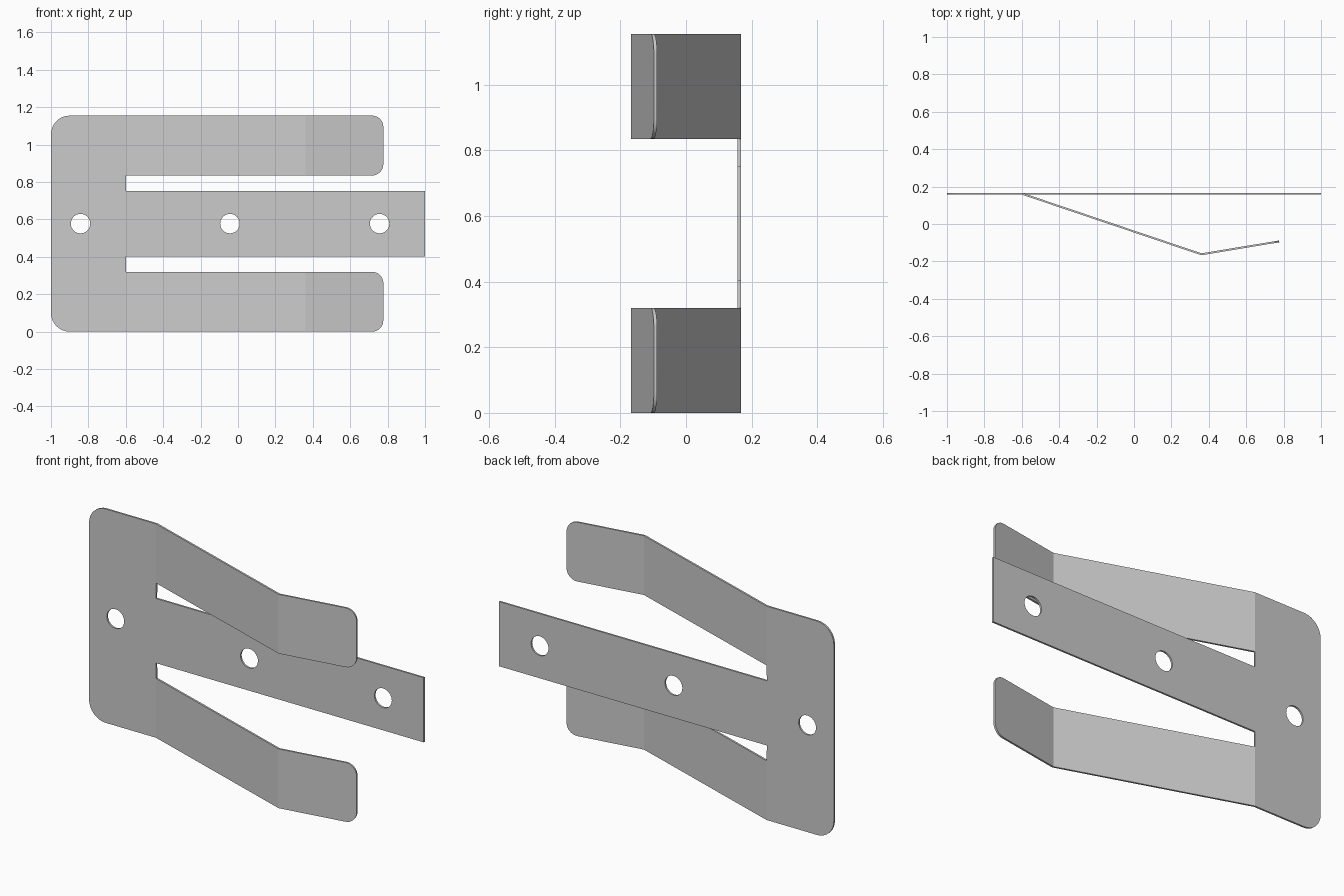
import bpy, bmesh
from math import sin, cos, pi, radians

if "Cube" in bpy.data.objects:
    bpy.data.objects.remove(bpy.data.objects["Cube"])

H = 1.155            # overall height
MID = H / 2
T = 0.01             # sheet thickness
Y0 = 0.157           # front surface of the flat plate
X_ROOT, X_BEND, X_TIP = -0.6, 0.36, 0.777
Y_BEND, Y_TIP = -0.167, -0.098
ARM, TONGUE = 0.32, 0.403   # arm inner edge, tongue edge (heights)


def arc(cx, cz, r, a0, a1, n=8):
    return [(cx + r * cos(radians(a0 + (a1 - a0) * i / n)),
             cz + r * sin(radians(a0 + (a1 - a0) * i / n))) for i in range(n + 1)]


def mirror(pts):
    return [(x, H - z) for x, z in reversed(pts)]


bm = bmesh.new()


def loop(pts):
    vs = [bm.verts.new((x, Y0, z)) for x, z in pts]
    return [bm.edges.new((vs[i], vs[(i + 1) % len(vs)])) for i in range(len(vs))]


# flat plate with centre tongue, outlined with three round holes
half = arc(-0.9, 0.1, 0.1, 180, 270) + [(X_ROOT, 0), (X_ROOT, ARM),
                                        (X_ROOT, TONGUE), (1, TONGUE)]
edges = loop(half + mirror(half))
for hx in (-0.842, -0.043, 0.757):
    edges += loop(arc(hx, MID, 0.052, 0, 360, 32)[:-1])
bmesh.ops.triangle_fill(bm, edges=edges, use_beauty=True, use_dissolve=False)


# bent spring arms: a sloping strip and a flared tip with rounded corners
def arm_y(x):
    if x <= X_BEND:
        return Y0 + (Y_BEND - Y0) * (x - X_ROOT) / (X_BEND - X_ROOT)
    return Y_BEND + (Y_TIP - Y_BEND) * (x - X_BEND) / (X_TIP - X_BEND)


R = 0.06
slope = [(X_ROOT, 0), (X_BEND, 0), (X_BEND, ARM), (X_ROOT, ARM)]
tip = ([(X_BEND, 0)] + arc(X_TIP - R, R, R, -90, 0)
       + arc(X_TIP - R, ARM - R, R, 0, 90) + [(X_BEND, ARM)])
for outline in (slope, tip):
    for pts in (outline, mirror(outline)):
        bm.faces.new([bm.verts.new((x, arm_y(x), z)) for x, z in pts])

# weld into one sheet facing the front
bmesh.ops.remove_doubles(bm, verts=bm.verts[:], dist=1e-4)
bm.normal_update()
for f in bm.faces:
    if f.normal.y > 0:
        f.normal_flip()
me = bpy.data.meshes.new("spring_clip_plate")
bm.to_mesh(me)
bm.free()
clip = bpy.data.objects.new("spring_clip_plate", me)
bpy.context.collection.objects.link(clip)

# sheet thickness, then smooth holes and corners but crisp bends
bpy.context.view_layer.objects.active = clip
clip.select_set(True)
solid = clip.modifiers.new("thickness", 'SOLIDIFY')
solid.thickness = T
solid.offset = -1
solid.use_even_offset = True
solid.use_quality_normals = True
bpy.ops.object.modifier_apply(modifier=solid.name)
bpy.ops.object.shade_smooth_by_angle(angle=radians(14))
